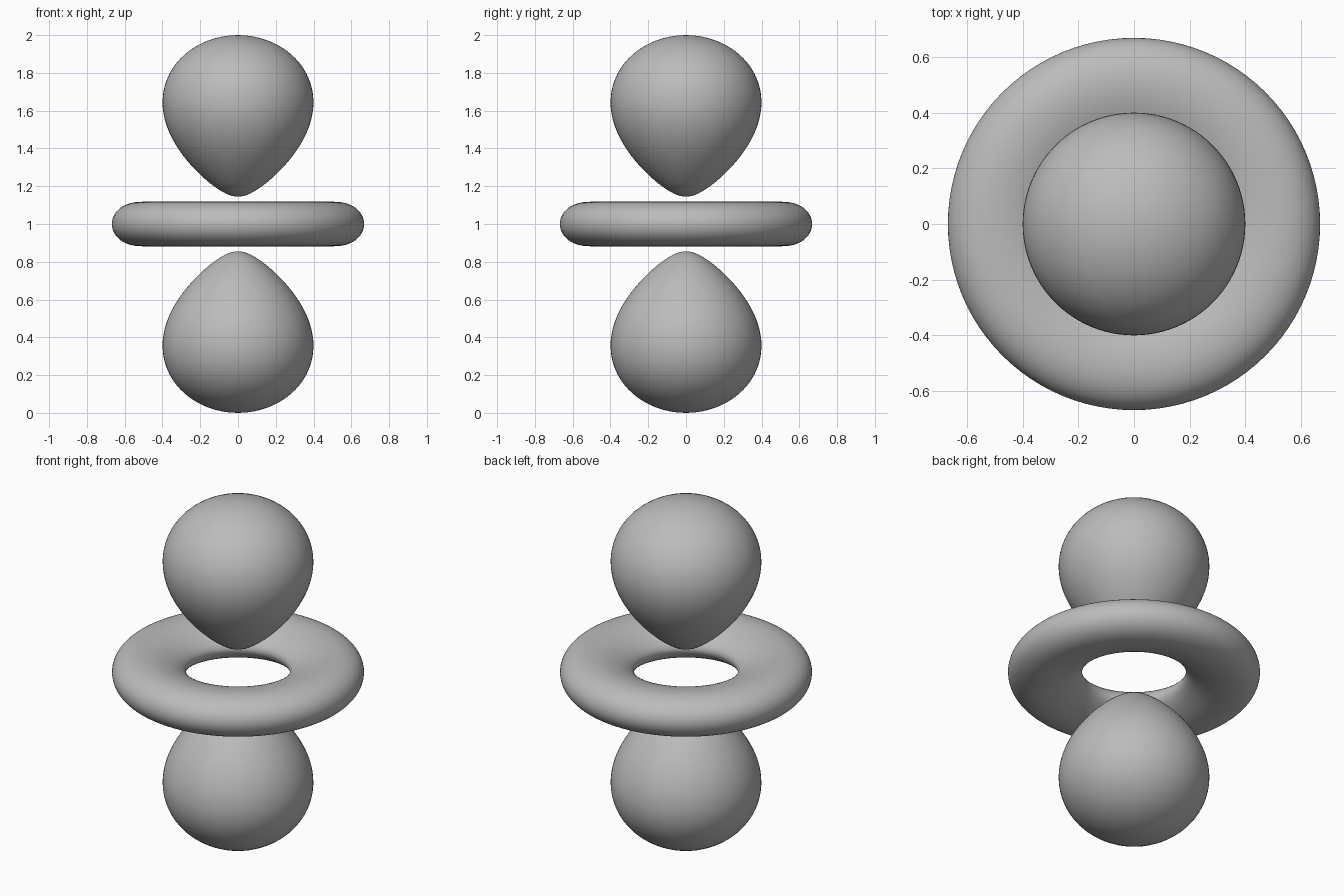
import bpy, bmesh, math

cube = bpy.data.objects.get("Cube")
if cube:
    bpy.data.objects.remove(cube, do_unlink=True)

SEGMENTS = 96
STEPS = 48
TIP = 0.145                                   # gap from centre to each lobe tip
DECAY = (1 - TIP) / (-2 * math.log(TIP))      # falloff that puts lobe ends at TIP and 1
LEVEL = 2 * math.exp(-1 / DECAY)

grey = bpy.data.materials.new("soft_grey")
grey.use_nodes = True
colour = (0.5, 0.5, 0.5, 1)
grey.diffuse_color = colour
grey.node_tree.nodes["Principled BSDF"].inputs["Base Color"].default_value = colour


def strength(r):
    return LEVEL * math.exp(r / DECAY) / r ** 2


def root(low, high):
    """Radius between low and high where the ring meets the equator."""
    rising = strength(high) > 1
    for _ in range(50):
        mid = (low + high) / 2
        if (strength(mid) > 1) == rising:
            high = mid
        else:
            low = mid
    return low


def profile(start, end, sign):
    """Points (distance from axis, height), packed closely at both ends."""
    points = []
    for i in range(STEPS + 1):
        r = start + (end - start) * (1 - math.cos(math.pi * i / STEPS)) / 2
        cos2 = min(1, max(0, (1 + sign * strength(r)) / 3))
        if i in (0, STEPS):
            cos2 = 1 if sign > 0 else 0
        points.append((r * math.sqrt(1 - cos2), r * math.sqrt(cos2)))
    return points


def revolve(name, points, closed=False):
    bm = bmesh.new()
    verts = [bm.verts.new((x, 0, z)) for x, z in points]
    edges = [bm.edges.new(pair) for pair in zip(verts, verts[1:])]
    if closed:
        edges.append(bm.edges.new((verts[-1], verts[0])))
    bmesh.ops.spin(bm, geom=verts + edges, cent=(0, 0, 0), axis=(0, 0, 1),
                   angle=math.tau, steps=SEGMENTS, use_duplicate=False)
    bmesh.ops.remove_doubles(bm, verts=bm.verts, dist=1e-5)
    bmesh.ops.recalc_face_normals(bm, faces=bm.faces)
    for face in bm.faces:
        face.smooth = True
    mesh = bpy.data.meshes.new(name)
    bm.to_mesh(mesh)
    bm.free()
    mesh.materials.append(grey)
    obj = bpy.data.objects.new(name, mesh)
    obj.location.z = 1
    bpy.context.collection.objects.link(obj)


# Teardrop lobes above and below the centre
lobe = profile(TIP, 1, 1)
revolve("upper_lobe", lobe)
revolve("lower_lobe", [(x, -z) for x, z in lobe])

# Ring around the middle
half = profile(root(TIP, 2 * DECAY), root(2 * DECAY, 1), -1)
revolve("middle_ring", half + [(x, -z) for x, z in half[-2:0:-1]], closed=True)
